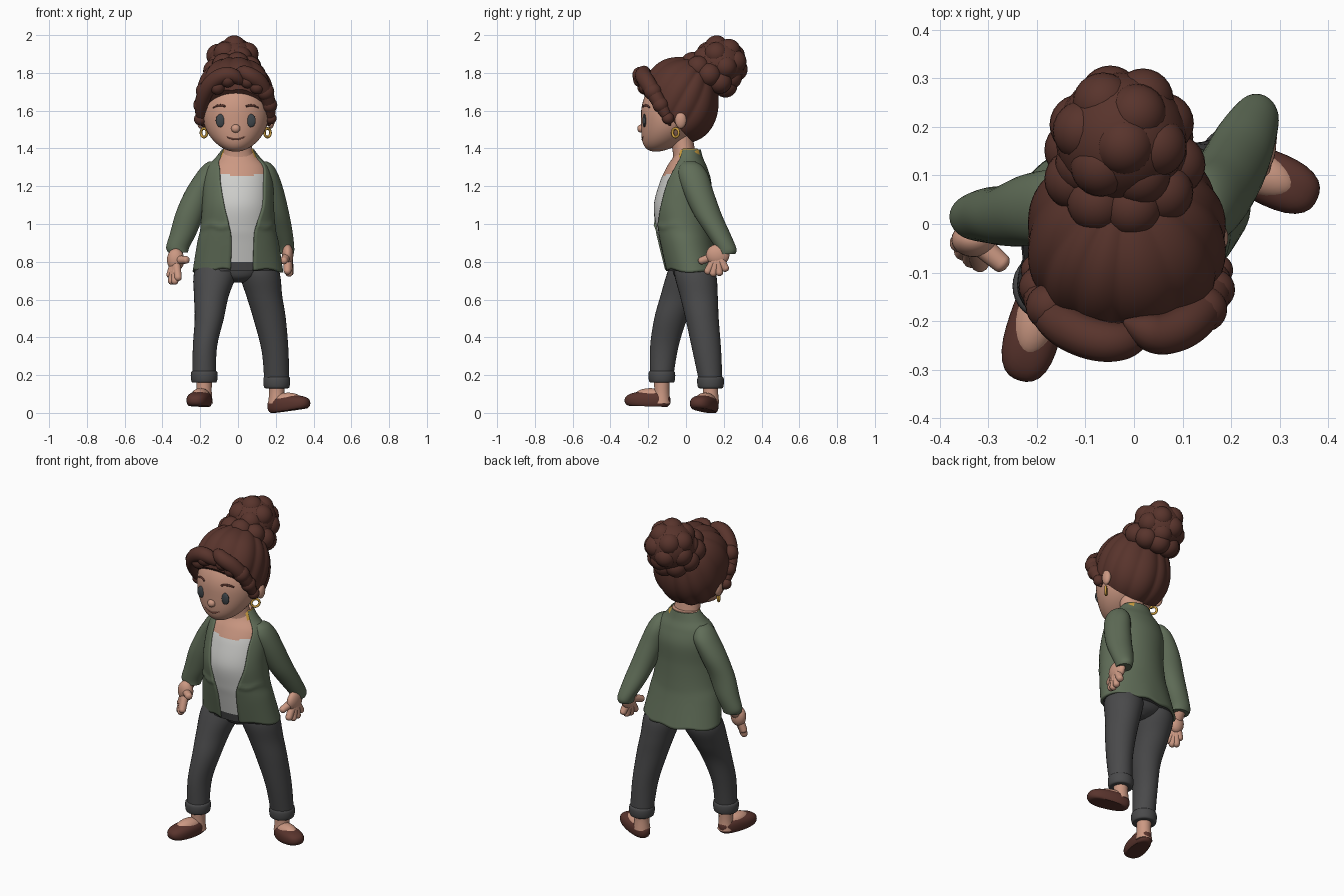
import bpy, bmesh, math
from mathutils import Vector, Matrix

if "Cube" in bpy.data.objects:
    bpy.data.objects.remove(bpy.data.objects["Cube"], do_unlink=True)

def material(name, *rgb):
    m = bpy.data.materials.new(name)
    m.use_nodes = True
    m.diffuse_color = (*rgb, 1)
    m.node_tree.nodes["Principled BSDF"].inputs["Base Color"].default_value = (*rgb, 1)
    return m

HAIR = material("brown hair", 0.098, 0.034, 0.025)
SKIN = material("skin", 0.6, 0.315, 0.225)
GREEN = material("green jacket", 0.118, 0.155, 0.098)
WHITE = material("white shirt", 0.62, 0.62, 0.6)
GREY = material("grey trousers", 0.068, 0.068, 0.07)
GOLD = material("gold", 0.6, 0.34, 0.05)
SHOE = material("brown leather", 0.1, 0.034, 0.026)
EYE = material("dark eye", 0.05, 0.06, 0.068)
LIP = material("lip", 0.33, 0.12, 0.085)

def finish(name, bm, *mats, rule=None):
    me = bpy.data.meshes.new(name)
    for f in bm.faces:
        f.material_index = rule(f.calc_center_median()) if rule else 0
    bm.to_mesh(me)
    for m in mats:
        me.materials.append(m)
    me.shade_smooth()
    me.set_sharp_from_angle(angle=math.radians(50))
    ob = bpy.data.objects.new(name, me)
    bpy.context.collection.objects.link(ob)
    return ob

def smooth_rows(rows, n):
    out = []
    for i in range(len(rows) - 1):  # Catmull-Rom between cross-sections
        p = [rows[max(i - 1, 0)], rows[i], rows[i + 1], rows[min(i + 2, len(rows) - 1)]]
        for t in (k / n for k in range(n)):
            out.append([b + 0.5 * t * (c - a + t * (2 * a - 5 * b + 4 * c - d + t * (3 * (b - c) + d - a))) for a, b, c, d in zip(*p)])
    return out + [list(rows[-1])]

def loft(name, rows, *mats, segs=32, sub=5, rule=None, shape=None):
    """Rows x, y, z, rx, ry, and for an open sheet its start and end angle from the front."""
    bm, rings = bmesh.new(), []
    is_open = len(rows[0]) == 7
    for x, y, z, rx, ry, *span in smooth_rows(sorted(rows, key=lambda r: r[2]), sub):
        a, b = span or (0, math.tau)
        angles = [a + (b - a) * j / segs for j in range(segs + is_open)]
        rings.append([bm.verts.new((x + rx * math.sin(t), y - ry * math.cos(t), z)) for t in angles])
    for lo, hi in zip(rings, rings[1:]):
        for j in range(segs):
            k = (j + 1) % len(lo)
            bm.faces.new((lo[j], lo[k], hi[k], hi[j]))
    if not is_open:
        bm.faces.new(rings[0][::-1])
        bm.faces.new(rings[-1])
    for v in bm.verts if shape else ():
        shape(v.co)
    return finish(name, bm, *mats, rule=rule)

def sphere(u=24, v=14):
    bm = bmesh.new()
    bmesh.ops.create_uvsphere(bm, u_segments=u, v_segments=v, radius=1)
    return bm

def blobs(name, items, mat):
    """Ellipsoids as (centre, radii) merged in one object."""
    bm = bmesh.new()
    for c, r in items:
        scale = Matrix.Diagonal((*(r if isinstance(r, tuple) else (r, r, r)), 1))
        bmesh.ops.create_uvsphere(bm, u_segments=24, v_segments=14, radius=1, matrix=Matrix.Translation(c) @ scale)
    return finish(name, bm, mat)

def tube(name, points, radii, mat):
    cu = bpy.data.curves.new(name, "CURVE")
    cu.dimensions, cu.bevel_depth, cu.bevel_resolution, cu.use_fill_caps = "3D", 1, 4, True
    cu.materials.append(mat)
    s = cu.splines.new("NURBS")
    s.points.add(len(points) - 1)
    for p, co, r in zip(s.points, points, radii):
        p.co, p.radius = (*co, 1), r
    s.use_endpoint_u, s.order_u = True, 3
    ob = bpy.data.objects.new(name, cu)
    bpy.context.collection.objects.link(ob)
    bpy.ops.object.select_all(action="DESELECT")
    ob.select_set(True)
    bpy.context.view_layer.objects.active = ob
    bpy.ops.object.convert(target="MESH")
    bpy.context.object.data.shade_smooth()

# Torso: z, y, rx, ry, and the x of the jacket's two front edges
TORSO = [(0.75, 0.035, 0.24, 0.148, -0.04, 0.08), (0.9, 0.0, 0.216, 0.148, -0.035, 0.085), (0.98, -0.014, 0.199, 0.152, -0.045, 0.095),
         (1.1, -0.023, 0.19, 0.156, -0.075, 0.135), (1.22, -0.007, 0.185, 0.141, -0.095, 0.14), (1.3, 0.0, 0.165, 0.112, -0.1, 0.14),
         (1.35, 0.005, 0.12, 0.085, -0.1, 0.108), (1.395, 0.01, 0.085, 0.068, -0.076, 0.078)]

def hem(co):  # wavy lower edge, and a raised waist seam in front
    a = math.atan2(co.x, -co.y)
    co.z += max(0, (0.9 - co.z) / 0.15) * 0.006 * (math.sin(7 * a) + 2 * math.cos(a))
    seam = 1 + 0.05 * max(0, math.cos(a)) * math.exp(-((co.z - 0.99 + 0.007 * math.sin(9 * a)) / 0.014) ** 2)
    co.x, co.y = co.x * seam, co.y * seam

jacket = loft("jacket", [(0, y, z, rx, ry, math.asin(xr / rx), math.tau + math.asin(xl / rx)) for z, y, rx, ry, xl, xr in TORSO],
              GREEN, segs=64, sub=8, shape=hem)
solid = jacket.modifiers.new("thickness", "SOLIDIFY")
solid.thickness, solid.offset = 0.014, -1
loft("shirt_and_chest", [(0, y, z, rx - 0.011, ry - 0.009) for z, y, rx, ry, _, _ in TORSO], GREY, WHITE, SKIN,
     segs=48, sub=8, rule=lambda c: (c.z > 0.795) + (c.z > 1.255 + 0.9 * (c.x - 0.02) ** 2))
for side, a, b in (("left", 0.95, 2.5), ("right", -1.4, -0.95)):
    loft(side + "_collar_lining", [(0, 0.008, 1.345, 0.112, 0.08, a, b), (0, 0.01, 1.38, 0.094, 0.075, a, b),
                                   (0, 0.01, 1.4, 0.08, 0.064, a, b)], GOLD, segs=16)
loft("neck", [(0, 0.0, 1.32, 0.1, 0.07), (0, -0.01, 1.38, 0.078, 0.06), (-0.005, -0.03, 1.5, 0.07, 0.06)], SKIN)

# Sleeves
loft("left_sleeve", [(0.135, 0.02, 1.33, 0.02, 0.03), (0.14, 0.025, 1.31, 0.045, 0.058), (0.15, 0.037, 1.26, 0.064, 0.08),
                     (0.174, 0.066, 1.17, 0.07, 0.08), (0.203, 0.115, 1.05, 0.069, 0.074), (0.228, 0.17, 0.95, 0.062, 0.064),
                     (0.25, 0.213, 0.87, 0.048, 0.054), (0.252, 0.213, 0.84, 0.042, 0.047)], GREEN)
loft("right_sleeve", [(-0.135, 0.02, 1.33, 0.02, 0.03), (-0.14, 0.025, 1.31, 0.045, 0.058), (-0.158, 0.032, 1.26, 0.067, 0.078),
                      (-0.205, 0.03, 1.17, 0.076, 0.075), (-0.252, 0.018, 1.06, 0.077, 0.064), (-0.29, 0.018, 0.95, 0.07, 0.058),
                      (-0.318, 0.015, 0.88, 0.062, 0.05), (-0.318, 0.012, 0.85, 0.053, 0.045)], GREEN)

# Hands: the last fingertip is the thumb
def hand(side, wrist, palm, size, tips):
    wrist, palm = Vector(wrist), Vector(palm)
    blobs(side + "_palm", [(palm, size)], SKIN)
    tube(side + "_wrist", [wrist, (wrist + palm) / 2, palm], [0.034, 0.034, 0.024], SKIN)
    for i, tip in enumerate(map(Vector, tips)):
        tube(f"{side}_finger_{i + 1}", [palm.lerp(tip, k) for k in (0.25, 0.7, 0.97, 1)], [0.023, 0.021, 0.019, 0.004], SKIN)

hand("left", (0.255, 0.21, 0.88), (0.263, 0.168, 0.836), (0.03, 0.062, 0.057),
     [(0.278, 0.217, 0.75), (0.277, 0.178, 0.725), (0.272, 0.14, 0.722), (0.262, 0.106, 0.735), (0.24, 0.066, 0.8)])
hand("right", (-0.32, 0.01, 0.87), (-0.33, -0.032, 0.81), (0.046, 0.036, 0.06),
     [(-0.366, -0.04, 0.715), (-0.355, -0.06, 0.68), (-0.335, -0.078, 0.68), (-0.315, -0.088, 0.7), (-0.262, -0.09, 0.81)])

# Trousers with rolled cuffs
loft("trouser_seat", [(0, 0.03, 0.69, 0.03, 0.05), (0, 0.03, 0.72, 0.12, 0.09), (0, 0.035, 0.77, 0.19, 0.11)], GREY)
LEGS = {"right": [(-0.1, 0.02, 0.84, 0.08, 0.08), (-0.12, 0.015, 0.74, 0.113, 0.115), (-0.141, -0.03, 0.62, 0.092, 0.105),
                  (-0.152, -0.08, 0.5, 0.077, 0.088), (-0.175, -0.115, 0.35, 0.064, 0.075), (-0.179, -0.128, 0.2, 0.062, 0.062)],
        "left": [(0.1, 0.03, 0.84, 0.08, 0.08), (0.114, 0.048, 0.74, 0.107, 0.11), (0.139, 0.068, 0.62, 0.095, 0.1),
                 (0.167, 0.085, 0.5, 0.086, 0.088), (0.196, 0.11, 0.33, 0.071, 0.076), (0.205, 0.13, 0.17, 0.066, 0.062)]}
CUFF = ((-0.04, 0.055), (-0.036, 0.066), (-0.01, 0.071), (0.016, 0.069), (0.024, 0.058))
for side, rows in LEGS.items():
    loft(side + "_trouser_leg", rows, GREY)
    x, y, z = rows[-1][:3]
    loft(side + "_trouser_cuff", [(x, y, z + dz, r, r) for dz, r in CUFF], GREY, sub=3)
    loft(side + "_ankle", [(x, y, 0.05, 0.046, 0.046), (x, y, 0.11, 0.04, 0.04), (x, y, z, 0.042, 0.042)], SKIN)

# Slip-on shoes with the instep showing
for side, centre, heading, pitch, length in (("right", (-0.202, -0.203, 0.066), -1.84, 0, 0.124),
                                             ("left", (0.268, 0.1, 0.043), -0.42, 0.1, 0.12)):
    place = Matrix.Translation(centre) @ Matrix.Rotation(heading, 4, "Z") @ Matrix.Rotation(-pitch, 4, "Y")
    bm = sphere(32, 20)
    for v in bm.verts:
        x, y, z = v.co / sum(abs(c) ** 2.5 for c in v.co) ** 0.4
        v.co = place @ Vector((x * length, y * 0.056 * (1 + 0.12 * x), max(z, -0.62) * 0.05 * (1 - 0.12 * x)))
    finish(side + "_shoe", bm, SHOE)
    blobs(side + "_foot", [((-0.014, 0, 0.023), (0.088, 0.046, 0.042))], SKIN).data.transform(place)

# Head and face
CX, CY, CZ, RX, RY, RZ = -0.012, -0.08, 1.58, 0.175, 0.158, 0.197
bm = sphere(40, 28)
for v in bm.verts:
    x, y, z = v.co
    low = min(z, 0) ** 2
    v.co = (CX + RX * x * (1 - 0.1 * low), CY + RY * y - 0.08 * low, CZ + RZ * z)
finish("head", bm, SKIN)

def on_face(dx, z):
    w = (z - CZ) / RZ
    low = min(w, 0) ** 2
    u = dx / (RX * (1 - 0.1 * low))
    return Vector((CX + dx, CY - RY * math.sqrt(1 - u * u - w * w) - 0.08 * low, z))

blobs("nose", [(on_face(0, 1.505), (0.024, 0.02, 0.022))], SKIN)
tube("mouth", [on_face(0.05 * t, 1.447 + 0.016 * t * t) for t in (-1, -0.5, 0, 0.5, 1)], [0.002, 0.004, 0.004, 0.004, 0.002], LIP)
for s, side in ((1, "left"), (-1, "right")):
    blobs(side + "_eye", [(on_face(0.08 * s, 1.547), (0.026, 0.01, 0.035))], EYE)
    brow = [on_face(s * a, b) for a, b in ((0.055, 1.622), (0.085, 1.636), (0.12, 1.616))]
    tube(side + "_eyebrow", brow, [0.005, 0.008, 0.004], HAIR)
    blobs(side + "_ear", [((CX + 0.186 * s, -0.028, 1.55), (0.02, 0.03, 0.045))], SKIN)
    bpy.ops.mesh.primitive_torus_add(location=(CX + 0.168 * s, -0.055, 1.483), major_radius=0.023, minor_radius=0.007,
                                     major_segments=24, minor_segments=8, rotation=(math.pi / 2, 0, s * 0.8))
    hoop = bpy.context.object
    hoop.name = side + "_earring"
    hoop.data.materials.append(GOLD)
    hoop.data.shade_smooth()

# Swept-back hair: ridged strands running to the bun, cut along a sloping hairline
turn = Vector((0, 0, 1)).rotation_difference(Vector((0, 0.55, 0.83)))
bm = sphere(128, 40)
for v in bm.verts:
    phi, ring = math.atan2(v.co.y, v.co.x), math.hypot(v.co.x, v.co.y)
    d = turn @ v.co
    d *= (0.98 + 0.045 * ring * abs(math.sin(6 * phi + 0.6 * math.sin(3 * phi)))) / sum(abs(c) ** 2.2 for c in d) ** (1 / 2.2)
    v.co = (-0.016 + 0.202 * d.x, -0.03 + 0.2 * d.y, 1.655 + 0.228 * d.z)
bmesh.ops.bisect_plane(bm, geom=bm.verts[:] + bm.edges[:] + bm.faces[:], plane_co=(0, -0.24, 1.725), plane_no=(0, 1.06, 1), clear_inner=True)
bmesh.ops.holes_fill(bm, edges=[e for e in bm.edges if e.is_boundary], sides=0)
finish("swept_hair", bm, HAIR)

# Two swooping locks framing the face, broken up by loose curls
SWOOP = [0.005, 0.034, 0.044, 0.045, 0.04, 0.03, 0.005]
tube("right_front_lock", [(0.04, -0.215, 1.735), (0.01, -0.232, 1.765), (-0.055, -0.248, 1.8), (-0.14, -0.217, 1.755),
                          (-0.19, -0.165, 1.665), (-0.2, -0.1, 1.57), (-0.19, -0.085, 1.52)], SWOOP, HAIR)
tube("left_front_lock", [(-0.02, -0.2, 1.8), (0.01, -0.215, 1.81), (0.06, -0.232, 1.79), (0.118, -0.205, 1.75),
                         (0.16, -0.155, 1.665), (0.172, -0.1, 1.57), (0.165, -0.085, 1.52)], SWOOP, HAIR)
CURLS = [(0.05, -0.222, 1.755, 0.037), (0.1, -0.212, 1.725, 0.038), (0.145, -0.175, 1.7, 0.047), (0.166, -0.135, 1.63, 0.042),
         (0.172, -0.095, 1.56, 0.032), (-0.055, -0.238, 1.765, 0.042), (-0.11, -0.218, 1.725, 0.04), (-0.175, -0.17, 1.705, 0.048),
         (-0.194, -0.13, 1.63, 0.043), (-0.2, -0.095, 1.555, 0.033)]
blobs("front_curls", [(c[:3], c[3]) for c in CURLS], HAIR)

# Bun of rounded curls on a ring of larger ones
BUN = Vector((-0.026, 0.178, 1.845))
curls = [(BUN, 0.136)]
for i in range(18):
    h = 1 - 2 * (i + 0.5) / 18
    r, a = math.sqrt(1 - h * h), i * 2.39996
    curls.append((BUN + turn @ Vector((r * math.cos(a), r * math.sin(a), h)) * 0.092, 0.063))
for i in range(9):
    a = math.tau * i / 9
    curls.append((Vector((-0.022, 0.122, 1.79)) + turn @ Vector((math.cos(a), math.sin(a), 0)) * 0.106, 0.063))
blobs("bun", curls, HAIR)
